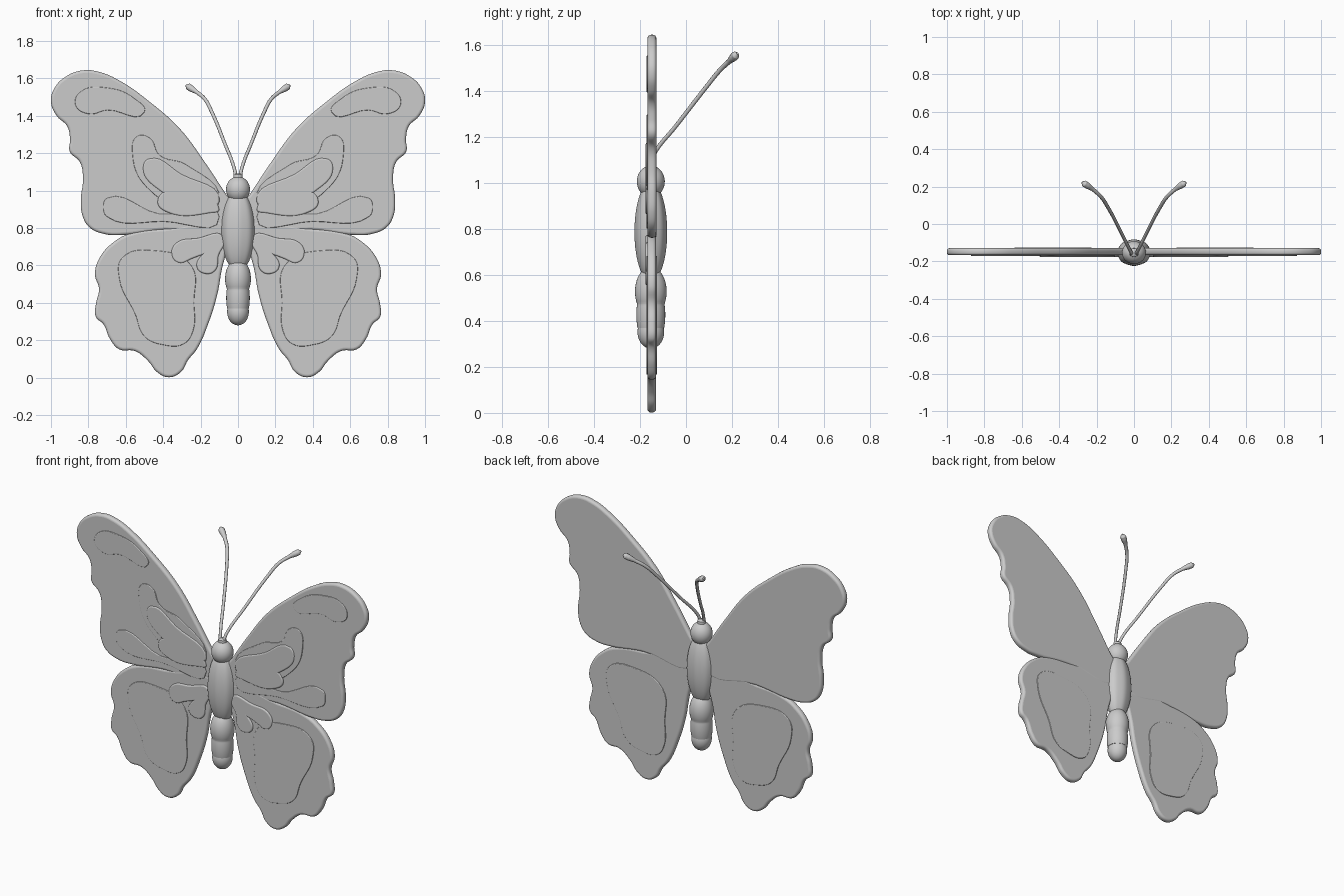
import bpy
from math import sin, cos, pi

if "Cube" in bpy.data.objects:
    bpy.data.objects.remove(bpy.data.objects["Cube"])

MID = -0.148   # y of the wing plane


def finish(obj, angle=0.7):
    """Turn into a mesh with smooth shading."""
    bpy.ops.object.select_all(action='DESELECT')
    obj.select_set(True)
    bpy.context.view_layer.objects.active = obj
    if obj.type == 'CURVE':
        bpy.ops.object.convert(target='MESH')
    bpy.ops.object.shade_smooth_by_angle(angle=angle)


def plate(name, outline, y, half, bevel, res=6):
    """Mirrored pair of rounded plates from a smooth (x, z) outline."""
    cu = bpy.data.curves.new(name, 'CURVE')
    cu.dimensions = '2D'
    cu.fill_mode = 'BOTH'
    cu.resolution_u = res
    cu.extrude = half - bevel
    cu.bevel_depth = bevel
    cu.bevel_resolution = 4
    cu.offset = -bevel
    for side in (1, -1):
        sp = cu.splines.new('BEZIER')
        sp.bezier_points.add(len(outline) - 1)
        sp.use_cyclic_u = True
        for p, (x, z) in zip(sp.bezier_points, outline[::side]):
            p.co = (side * x, z, 0)
            p.handle_left_type = p.handle_right_type = 'AUTO'
    obj = bpy.data.objects.new(name, cu)
    bpy.context.collection.objects.link(obj)
    obj.rotation_euler = (pi / 2, 0, 0)
    obj.location.y = y
    finish(obj)


def lathe(name, profile, y, depth=1.0, ribs=0.0, n=48):
    """Turned body part from (radius, z); depth squashes it in y."""
    verts, faces = [], []
    for r, z in profile:
        for i in range(n):
            a = 2 * pi * i / n
            k = r * (1 + ribs * cos(8 * a))
            verts.append((k * cos(a), y + depth * k * sin(a), z))
    for j in range(len(profile) - 1):
        for i in range(n):
            i2 = (i + 1) % n
            faces.append((j * n + i, j * n + i2, j * n + n + i2, j * n + n + i))
    faces.append(tuple(range(n))[::-1])
    faces.append(tuple(range((len(profile) - 1) * n, len(profile) * n)))
    me = bpy.data.meshes.new(name)
    me.from_pydata(verts, [], faces)
    obj = bpy.data.objects.new(name, me)
    bpy.context.collection.objects.link(obj)
    finish(obj)


def bulge(r, z0, z1, r0, r1, n=14):
    """Elliptic arc profile of radius r between two end radii."""
    a0, a1 = -math_acos(r0 / r), math_acos(r1 / r)
    s0, s1 = sin(a0), sin(a1)
    out = []
    for i in range(n + 1):
        a = a0 + (a1 - a0) * i / n
        out.append((r * cos(a), z0 + (z1 - z0) * (sin(a) - s0) / (s1 - s0)))
    return out


def math_acos(v):
    from math import acos
    return acos(v)


# Wings
plate("upper_wings", [
    (.03, .93), (.07, .99), (.176, 1.15), (.31, 1.33), (.47, 1.473), (.63, 1.586),
    (.74, 1.634), (.83, 1.643), (.925, 1.607), (.984, 1.543), (1.0, 1.473),
    (.968, 1.398), (.914, 1.345), (.898, 1.275), (.9, 1.21), (.845, 1.152),
    (.829, 1.06), (.84, .955), (.829, .858), (.79, .80), (.71, .767), (.636, .762),
    (.39, .79), (.03, .795)], MID, .019, .015)
plate("lower_wings", [
    (.03, .79), (.39, .797), (.58, .77), (.658, .73), (.738, .644), (.765, .553),
    (.743, .473), (.76, .393), (.76, .324), (.72, .286), (.684, .206), (.636, .152),
    (.55, .142), (.48, .088), (.433, .03), (.37, .002), (.305, .03), (.267, .094),
    (.22, .152), (.16, .286), (.11, .447), (.086, .58), (.065, .66)],
    MID - .001, .019, .015)

# Low raised panels on the wings
FRONT = MID - .019
plate("wing_tip_panel", [(.87, 1.46), (.84, 1.53), (.7, 1.55), (.55, 1.49),
                         (.5, 1.42), (.7, 1.43), (.8, 1.41)], FRONT, .004, .004)
lower_panel = [(.62, .64), (.635, .53), (.55, .34), (.5, .22), (.4, .175),
               (.29, .18), (.24, .25), (.235, .4), (.25, .6), (.45, .68)]
plate("lower_panel_front", lower_panel, FRONT - .001, .004, .004)
plate("lower_panel_back", lower_panel, MID + .018, .004, .004)
plate("vein_panel", [(.1, .94), (.28, 1.14), (.42, 1.19), (.47, 1.28), (.54, 1.29),
                     (.565, 1.2), (.49, 1.02), (.2, .89)], FRONT, .004, .004)

# Leaf-shaped cells radiating from the body
cells = {
    "cell_top": [(.1, .94), (.305, 1.09), (.48, 1.17), (.508, 1.115), (.45, 1.024), (.17, .92)],
    "cell_middle": [(.1, .9), (.38, 1.0), (.43, .94), (.39, .89), (.15, .88)],
    "cell_long": [(.1, .86), (.42, .875), (.7, .96), (.72, .91), (.7, .86), (.4, .835)],
    "cell_lower_outer": [(.08, .75), (.22, .745), (.33, .72), (.355, .66), (.32, .615), (.25, .635)],
    "cell_lower_inner": [(.08, .74), (.19, .66), (.22, .59), (.17, .555), (.12, .575), (.105, .65)],
}
for name, pts in cells.items():
    h = .005 if name == "cell_long" else .009
    plate(name, pts, FRONT, h, h * .95)

# Body: head, thorax and segmented abdomen
BY = -.153
lathe("head", bulge(.064, .945, 1.07, .03, .025) + [(.024, 1.085), (.015, 1.092)], BY, .95)
lathe("thorax", bulge(.09, .60, .975, .045, .045, 20), BY, .78, .015)
lathe("abdomen", bulge(.058, .28, .37, .004, .056) + bulge(.063, .37, .47, .058, .06)
      + bulge(.069, .475, .62, .06, .035), BY, 1.0)

# Antennae with clubbed tips
cu = bpy.data.curves.new("antennae", 'CURVE')
cu.dimensions = '3D'
cu.bevel_depth = .01
cu.bevel_resolution = 3
cu.resolution_u = 8
cu.use_fill_caps = True
path = [(.008, -.165, 1.06, 1), (.022, -.14, 1.125, .9), (.07, -.042, 1.25, .9),
        (.14, .09, 1.42, .95), (.178, .147, 1.49, 1), (.22, .185, 1.526, 1.1),
        (.25, .206, 1.546, 1.8), (.266, .216, 1.556, 1.8), (.277, .224, 1.563, .5)]
for side in (1, -1):
    sp = cu.splines.new('BEZIER')
    sp.bezier_points.add(len(path) - 1)
    for p, (x, y, z, r) in zip(sp.bezier_points, path):
        p.co = (side * x, y, z)
        p.radius = r
        p.handle_left_type = p.handle_right_type = 'AUTO'
antennae = bpy.data.objects.new("antennae", cu)
bpy.context.collection.objects.link(antennae)
finish(antennae)
